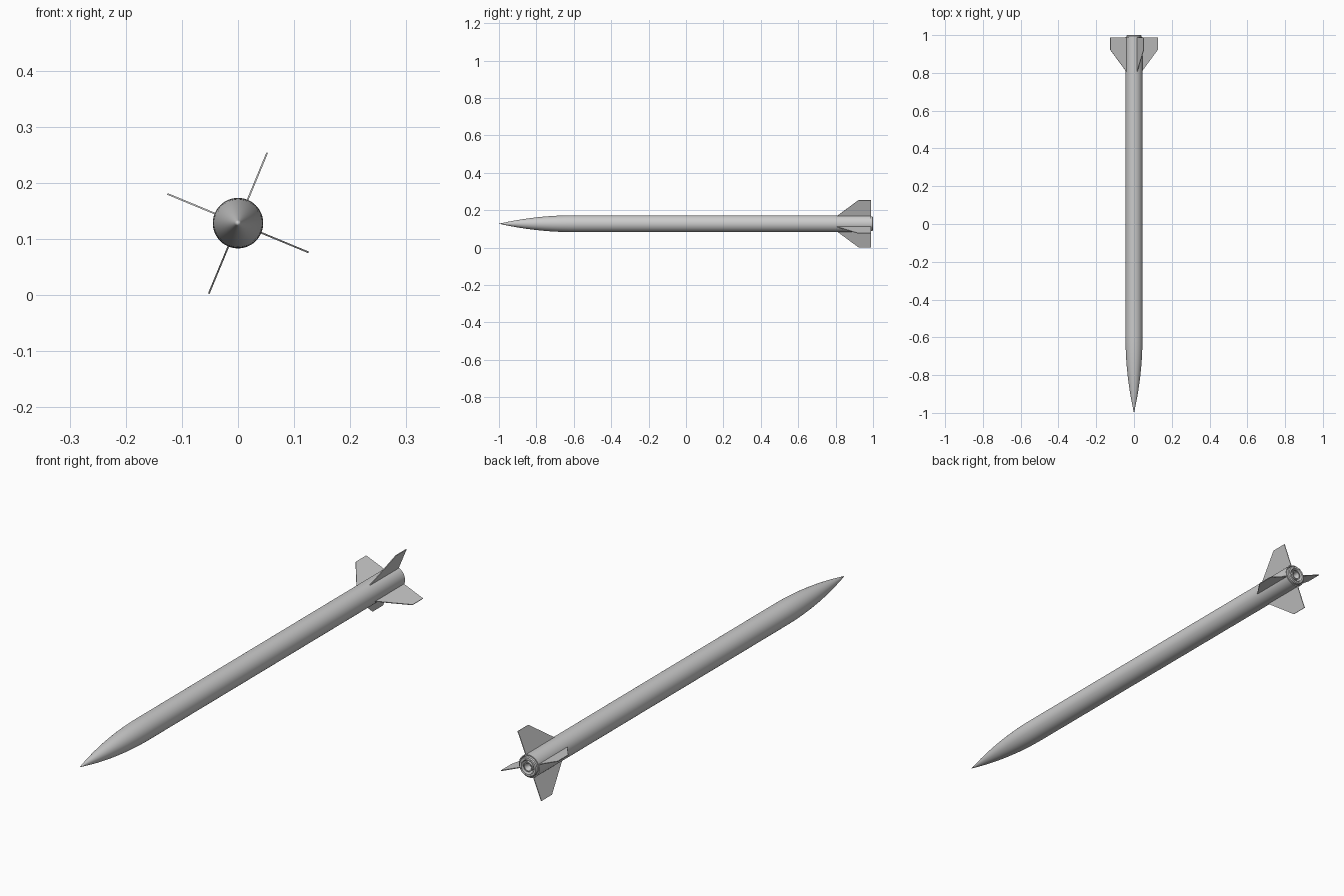
import bpy, bmesh, math
from mathutils import Matrix, Vector

if "Cube" in bpy.data.objects:
    bpy.data.objects.remove(bpy.data.objects["Cube"])

CZ = 0.128      # height of the rocket axis
R = 0.045       # body radius
SEG = 48


def finish(name, bm):
    bmesh.ops.remove_doubles(bm, verts=bm.verts, dist=1e-6)
    bmesh.ops.recalc_face_normals(bm, faces=bm.faces)
    mesh = bpy.data.meshes.new(name)
    bm.to_mesh(mesh)
    bm.free()
    ob = bpy.data.objects.new(name, mesh)
    bpy.context.collection.objects.link(ob)
    bpy.ops.object.select_all(action='DESELECT')
    ob.select_set(True)
    bpy.context.view_layer.objects.active = ob
    bpy.ops.object.shade_smooth_by_angle(angle=math.radians(30))
    return ob


def lathe(name, profile, closed=False):
    """Spin (radius, y) points around the rocket axis."""
    bm = bmesh.new()
    vs = [bm.verts.new((r, y, CZ)) for r, y in profile]
    edges = [bm.edges.new(p) for p in zip(vs, vs[1:])]
    if closed:
        edges.append(bm.edges.new((vs[-1], vs[0])))
    bmesh.ops.spin(bm, geom=vs + edges, cent=(0, 0, CZ), axis=(0, 1, 0),
                   angle=math.tau, steps=SEG, use_duplicate=False)
    return finish(name, bm)


# Tangent-ogive nose cone
L = 0.4
rho = (R * R + L * L) / (2 * R)
nose = []
for i in range(17):
    x = L * i / 16
    nose.append((max(0, math.sqrt(rho * rho - (L - x) ** 2) + R - rho), -1 + x))
lathe("nose_cone", nose + [(0, -0.6)])

# Body tube, open at the tail
lathe("body_tube", [(0, -0.6), (R, -0.6), (R, 0.99), (0.041, 0.99),
                    (0.041, 0.97), (0, 0.97)])

# Motor retainer ring and nozzle
lathe("retainer_ring", [(0.039, 0.965), (0.039, 0.996), (0.036, 1.0),
                        (0.028, 1.0), (0.026, 0.997), (0.026, 0.965)], True)
lathe("motor_nozzle", [(0, 0.965), (0.019, 0.965), (0.019, 0.998),
                       (0.015, 0.998), (0.008, 0.975), (0, 0.975)])

# Small bolts around the retainer
bm = bmesh.new()
for i in range(8):
    a = math.tau * (i + 0.5) / 8
    pos = Vector((0.0325 * math.cos(a), 0.9995, CZ + 0.0325 * math.sin(a)))
    bmesh.ops.create_cone(bm, cap_ends=True, segments=8, radius1=0.0025,
                          radius2=0.0025, depth=0.002,
                          matrix=Matrix.Translation(pos) @ Matrix.Rotation(math.pi / 2, 4, 'X'))
finish("retainer_bolts", bm)

# Four thin swept fins
outline = [(0.04, 0.80), (0.045, 0.808), (0.136, 0.922), (0.136, 0.988), (0.04, 0.988)]
T = 0.0015
for k in range(4):
    bm = bmesh.new()
    face = bm.faces.new([bm.verts.new((r, y, -T)) for r, y in outline])
    ext = bmesh.ops.extrude_face_region(bm, geom=[face])
    bmesh.ops.translate(bm, vec=(0, 0, 2 * T),
                        verts=[v for v in ext["geom"] if isinstance(v, bmesh.types.BMVert)])
    turn = Matrix.Rotation(-math.radians(67.5 + 90 * k), 4, 'Y')
    bm.transform(Matrix.Translation((0, 0, CZ)) @ turn)
    finish(f"fin_{k + 1}", bm)
